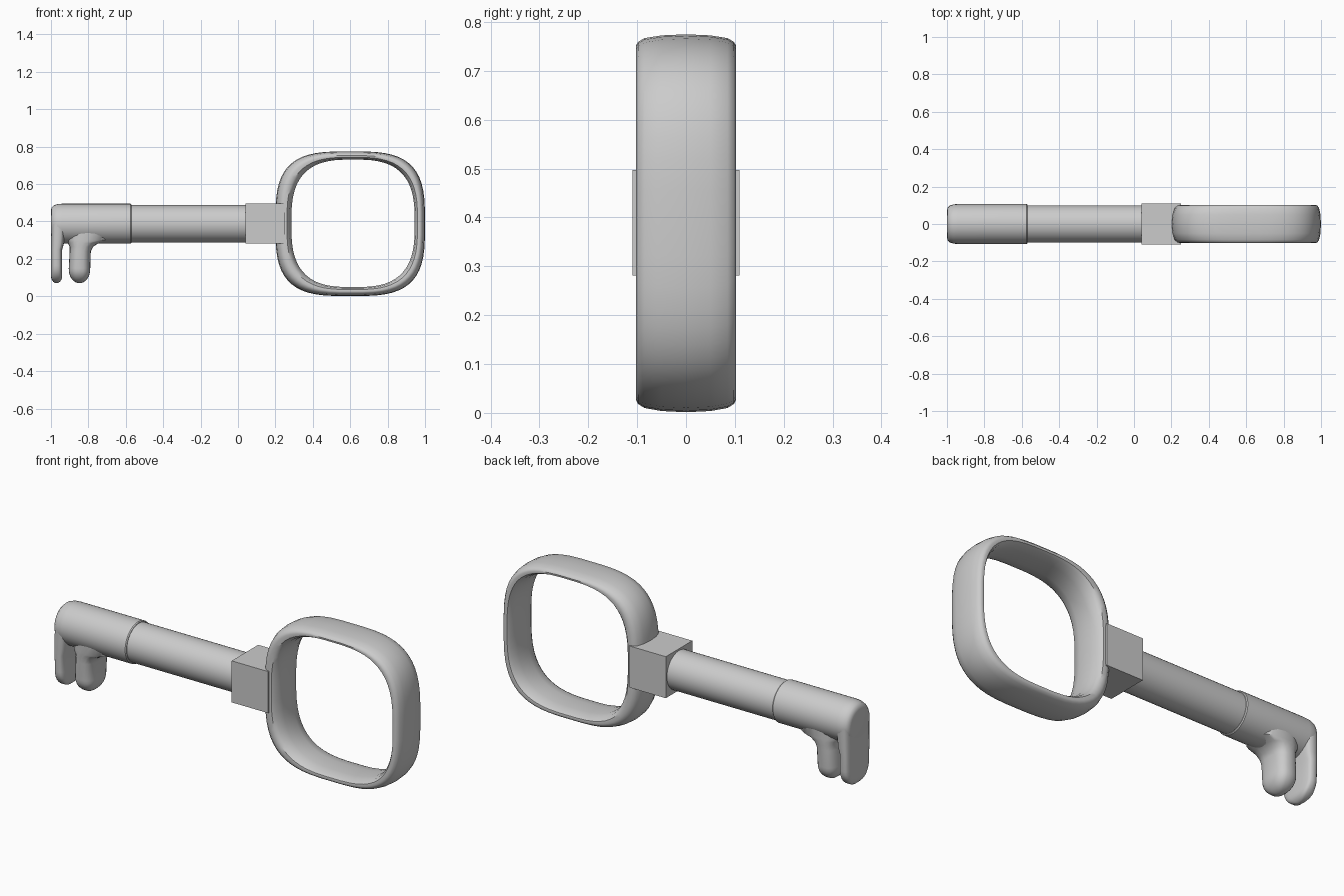
import bpy, bmesh
from math import sin, cos, pi, sqrt, radians

if "Cube" in bpy.data.objects:
    bpy.data.objects.remove(bpy.data.objects["Cube"])

ZC = 0.388  # height of the key's long axis


def loft(name, rings, closed=False, angle=35):
    """Skin a list of equal-length point rings; cap the ends unless closed."""
    bm = bmesh.new()
    vr = [[bm.verts.new(p) for p in r] for r in rings]
    n = len(vr[0])
    pairs = list(zip(vr, vr[1:])) + ([(vr[-1], vr[0])] if closed else [])
    for a, b in pairs:
        for i in range(n):
            j = (i + 1) % n
            bm.faces.new((a[i], a[j], b[j], b[i]))
    if not closed:
        bm.faces.new(vr[0])
        bm.faces.new(vr[-1])
    bmesh.ops.recalc_face_normals(bm, faces=bm.faces)
    me = bpy.data.meshes.new(name)
    bm.to_mesh(me)
    bm.free()
    ob = bpy.data.objects.new(name, me)
    bpy.context.collection.objects.link(ob)
    bpy.ops.object.select_all(action='DESELECT')
    ob.select_set(True)
    bpy.context.view_layer.objects.active = ob
    bpy.ops.object.shade_smooth_by_angle(angle=radians(angle))
    return ob


def lathe(name, profile, sides=32):
    """Turn (x, radius) pairs about the key's long axis."""
    return loft(name, [[(x, r * cos(2 * pi * i / sides), ZC + r * sin(2 * pi * i / sides))
                        for i in range(sides)] for x, r in profile])


def power(v, n):
    return (abs(v) ** (2 / n)) * (1 if v >= 0 else -1)


def oval(cx, cy, a, b, n, t):
    """Point on a superellipse."""
    return cx + a * power(cos(t), n), cy + b * power(sin(t), n)


# Shaft and the slightly thicker tip sleeve with a rounded end
lathe("shaft", [(-0.62, 0.1), (0.1, 0.1)])
lathe("tip_sleeve", [(-1.0, 0.072), (-0.996, 0.087), (-0.985, 0.098), (-0.965, 0.105),
                     (-0.94, 0.107), (-0.575, 0.107), (-0.57, 0.103)])


# Teeth: rounded tabs hanging from the tip
def tooth(name, x0, x1, hy, z_bottom, foot, n, flare=()):
    rings = []
    cx, hx = (x0 + x1) / 2, (x1 - x0) / 2
    sections = []
    for k in range(9):
        h = 1 - cos(k / 8 * pi / 2) if k else 0.004
        z = z_bottom + h * foot
        sy = sqrt(1 - (1 - h) ** 2)
        u = min(1, (z - z_bottom) / (hx * 1.3))
        sections.append((z, cx - hx * sqrt(1 - (1 - u) ** 2), cx + hx * sqrt(1 - (1 - u) ** 2), hy * sy))
    sections += list(flare) or [(ZC, x0, x1, hy)]
    for z, a, b, w in sections:
        ring = [oval((a + b) / 2, 0, (b - a) / 2, w, n, 2 * pi * i / 24) for i in range(24)]
        rings.append([(x, y, z) for x, y in ring])
    return loft(name, rings, angle=50)


tooth("end_tooth", -1.0, -0.94, 0.098, 0.07, 0.095, 3.6,
      [(0.25, -1.0, -0.94, 0.1), (0.285, -1.0, -0.93, 0.102), (ZC, -1.0, -0.92, 0.104)])
tooth("inner_tooth", -0.905, -0.79, 0.085, 0.07, 0.08, 2.6,
      [(0.24, -0.9, -0.787, 0.088), (0.265, -0.9, -0.775, 0.09),
       (0.285, -0.91, -0.745, 0.092), (0.3, -0.92, -0.69, 0.094), (ZC, -0.92, -0.68, 0.095)])

# Square collar between shaft and bow
loft("collar", [[(x, -0.109, 0.281), (x, 0.109, 0.281), (x, 0.109, 0.497), (x, -0.109, 0.497)]
                for x in (0.04, 0.25)], angle=30)

# Bow: rounded-square loop; section is (depth, blend from outer to inner outline)
half = [(0.0, 0.0), (0.05, 0.05), (0.085, 0.18), (0.098, 0.35), (0.102, 0.5),
        (0.1, 0.72), (0.085, 0.88), (0.04, 1.0)]
section = half + [(-y, t) for y, t in reversed(half[1:])]
bow = []
for i in range(56):
    t = 2 * pi * (i + 0.5) / 56
    ox, oz = oval(0.6, 0.388, 0.4, 0.387, 3.3, t)
    ix, iz = oval(0.615, 0.39, 0.33, 0.341, 2.9, t)
    bow.append([(ox + (ix - ox) * s, y, oz + (iz - oz) * s) for y, s in section])
loft("bow", bow, closed=True, angle=40)
